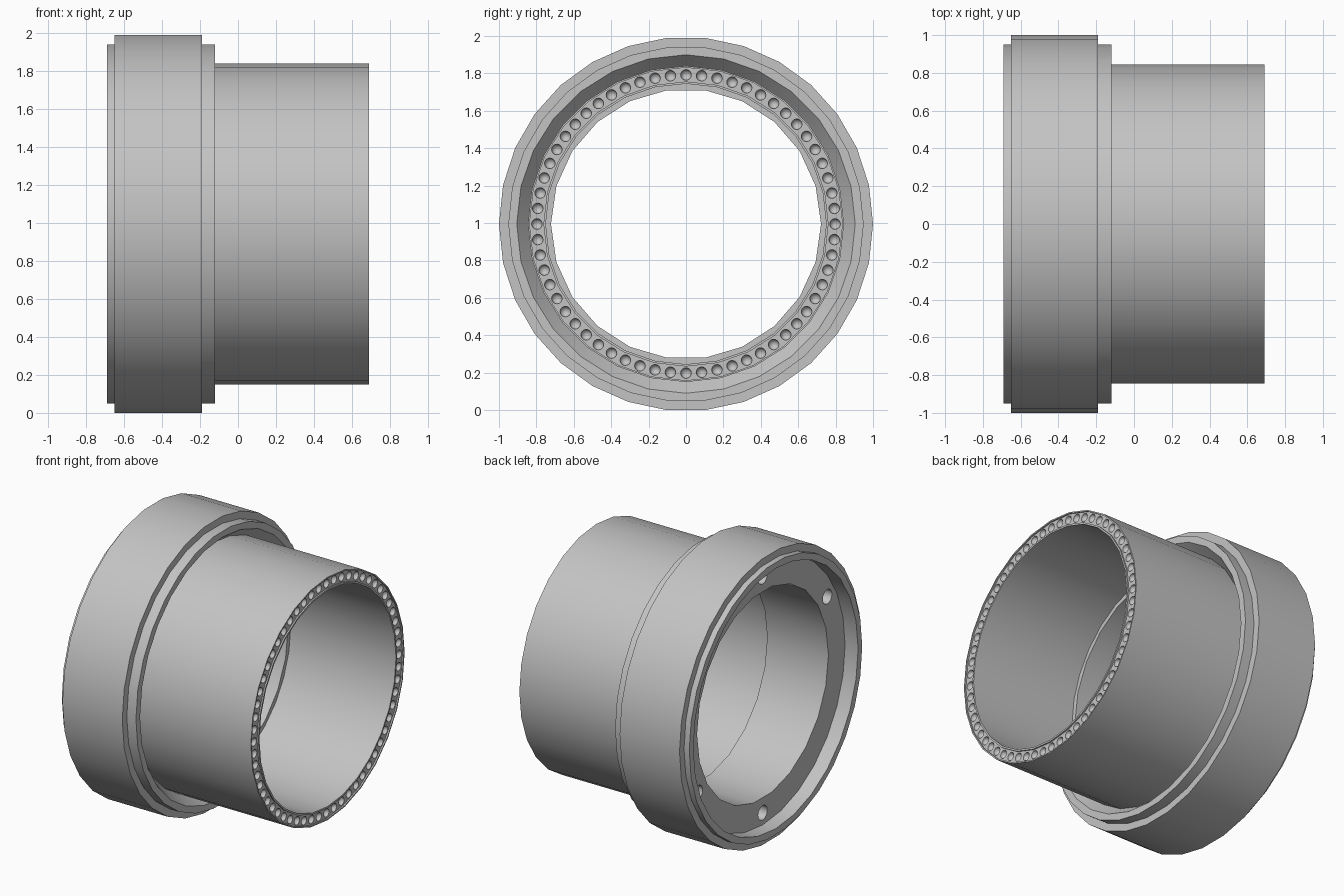
import bpy
import bmesh
from math import cos, sin, pi, radians
from mathutils import Matrix, Vector

default = bpy.data.objects.get("Cube")
if default:
    bpy.data.objects.remove(default, do_unlink=True)

AXIS_Z = 0.9945

metal = bpy.data.materials.new("plain grey")
metal.use_nodes = True
GREY = (0.55, 0.55, 0.55, 1)
metal.diffuse_color = GREY
metal.node_tree.nodes["Principled BSDF"].inputs["Base Color"].default_value = GREY


def on_axis(x, r, a):
    return Vector((x, r * cos(a), AXIS_Z + r * sin(a)))


def finish(name, bm):
    bmesh.ops.recalc_face_normals(bm, faces=bm.faces[:])
    mesh = bpy.data.meshes.new(name)
    bm.to_mesh(mesh)
    bm.free()
    mesh.materials.append(metal)
    obj = bpy.data.objects.new(name, mesh)
    bpy.context.collection.objects.link(obj)
    return obj


def lathe(name, profile, sides, ring=False):
    """Turn (x, radius) points about the long axis; a ring closes its own profile."""
    bm = bmesh.new()
    loops = [[bm.verts.new(on_axis(x, r, 2 * pi * k / sides)) for k in range(sides)]
             for x, r in profile]
    pairs = list(zip(loops, loops[1:]))
    if ring:
        pairs.append((loops[-1], loops[0]))
    else:
        bm.faces.new(loops[0])
        bm.faces.new(loops[-1])
    for a, b in pairs:
        for k in range(sides):
            j = (k + 1) % sides
            bm.faces.new((a[k], a[j], b[j], b[k]))
    return finish(name, bm)


def select_only(obj):
    bpy.ops.object.select_all(action='DESELECT')
    obj.select_set(True)
    bpy.context.view_layer.objects.active = obj


def cut(obj, cutter):
    cutter.hide_render = True
    mod = obj.modifiers.new("cut", 'BOOLEAN')
    mod.operation = 'DIFFERENCE'
    mod.solver = 'EXACT'
    mod.object = cutter
    select_only(obj)
    bpy.ops.object.modifier_apply(modifier=mod.name)
    bpy.data.objects.remove(cutter, do_unlink=True)


# Outer collar with stepped rims, a rear recess and a flared front mouth
collar = lathe("collar", [(-0.69, 0.95), (-0.65, 0.95), (-0.65, 1.0),
                          (-0.19, 1.0), (-0.19, 0.95), (-0.12, 0.95)], 30)
cut(collar, lathe("collar_bore", [(-0.75, 0.905), (-0.5, 0.905), (-0.5, 0.84),
                                  (-0.2, 0.84), (-0.12, 0.905), (-0.1, 0.921)], 28))

# Inner sleeve with the rear flange
sleeve = lathe("flanged_sleeve", [(-0.59, 0.91), (-0.48, 0.91),
                                  (-0.48, 0.765), (-0.12, 0.765)], 28)
cut(sleeve, lathe("sleeve_bore", [(-0.8, 0.722), (0.1, 0.722)], 22))

# Blind screw holes in the flange
bm = bmesh.new()
for degrees in (90, 150, 270, 330):
    place = Matrix.Translation(on_axis(-0.59, 0.82, radians(degrees)))
    bmesh.ops.create_cone(bm, cap_ends=True, segments=16, radius1=0.05, radius2=0.05,
                          depth=0.14, matrix=place @ Matrix.Rotation(pi / 2, 4, 'Y'))
cut(sleeve, finish("screw_holes", bm))

# Long pipe with a shallow channel in its end
pipe = lathe("pipe", [(-0.5, 0.75), (-0.5, 0.845), (0.69, 0.845), (0.69, 0.836),
                      (0.68, 0.836), (0.68, 0.762), (0.69, 0.762), (0.69, 0.75)],
             28, ring=True)

# Ring of round dimples in the channel
bm = bmesh.new()
for k in range(60):
    place = Matrix.Translation(on_axis(0.68, 0.797, 2 * pi * k / 60))
    bmesh.ops.create_uvsphere(bm, u_segments=16, v_segments=9, radius=0.029,
                              matrix=place @ Matrix.Rotation(pi / 2, 4, 'Y'))
cut(pipe, finish("dimples", bm))

for part in (collar, sleeve, pipe):
    select_only(part)
    bpy.ops.object.shade_smooth_by_angle(angle=radians(32))
